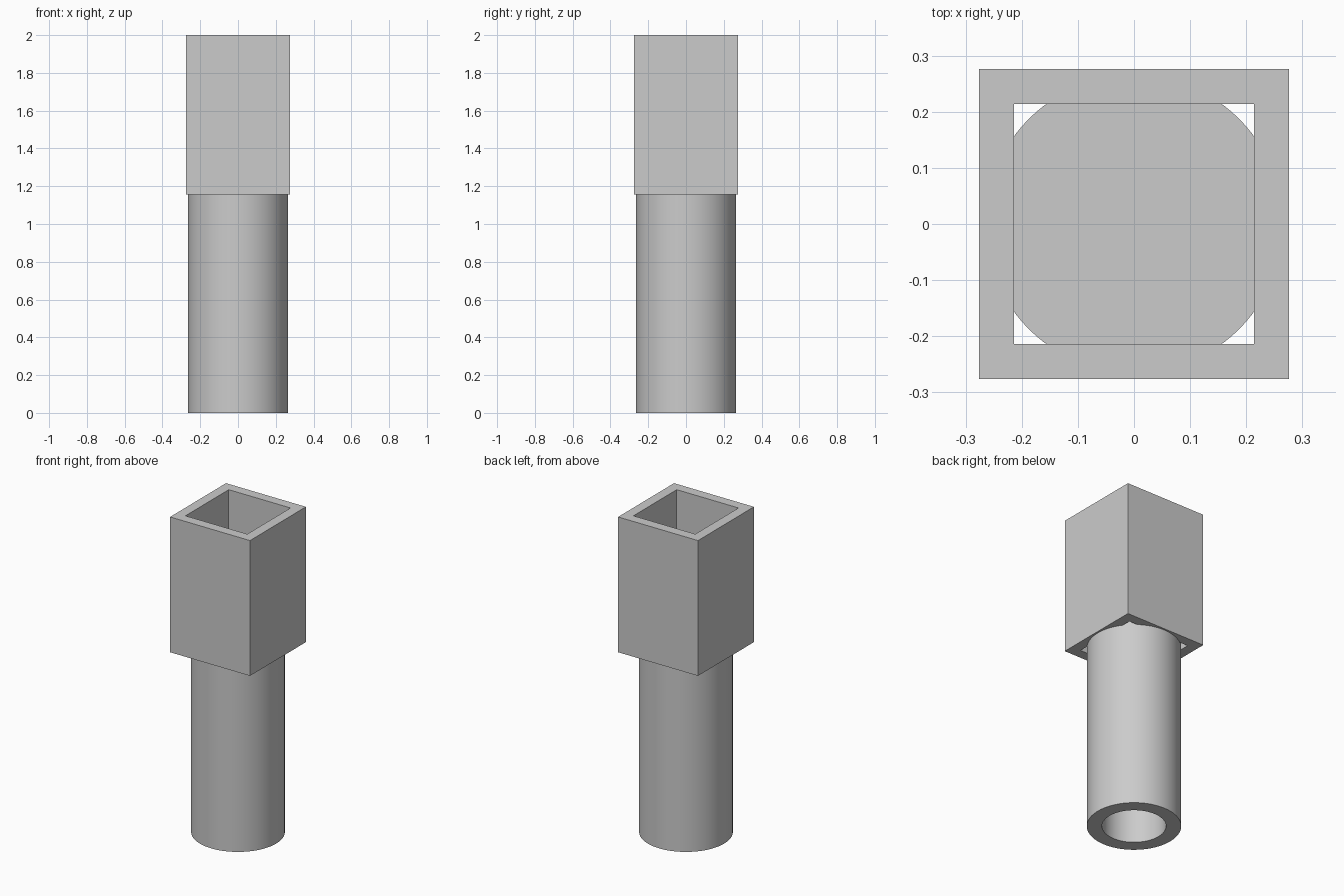
import bpy, bmesh, math

cube = bpy.data.objects.get("Cube")
if cube:
    bpy.data.objects.remove(cube, do_unlink=True)

grey = bpy.data.materials.new("light grey")
grey.use_nodes = True
colour = (0.6, 0.6, 0.6, 1)
grey.diffuse_color = colour
grey.node_tree.nodes["Principled BSDF"].inputs["Base Color"].default_value = colour


def ring_part(name, sides, profile, turn=0.0, cap=False):
    """Sweep a (radius, z) profile round z; cap both ends or join them in a loop."""
    bm = bmesh.new()
    rings = []
    for r, z in profile:
        angles = [turn + 2 * math.pi * i / sides for i in range(sides)]
        rings.append([bm.verts.new((r * math.cos(a), r * math.sin(a), z)) for a in angles])
    pairs = list(zip(rings, rings[1:]))
    if cap:
        bm.faces.new(rings[0])
        bm.faces.new(rings[-1])
    else:
        pairs.append((rings[-1], rings[0]))
    for low, high in pairs:
        for i in range(sides):
            j = (i + 1) % sides
            bm.faces.new((low[i], low[j], high[j], high[i]))
    bmesh.ops.recalc_face_normals(bm, faces=bm.faces)
    mesh = bpy.data.meshes.new(name)
    bm.to_mesh(mesh)
    bm.free()
    mesh.materials.append(grey)
    obj = bpy.data.objects.new(name, mesh)
    bpy.context.collection.objects.link(obj)
    return obj


# Square sleeve, open at both ends
outer, inner = 0.276 * math.sqrt(2), 0.2135 * math.sqrt(2)
base, top = 1.155, 2.0
ring_part("square_sleeve", 4,
          [(outer, base), (outer, top), (inner, top), (inner, base)],
          turn=math.pi / 4)

# Round post with a blind bore from below, its closed top set into the sleeve
post = ring_part("round_post", 96,
                 [(0.18, 1.155), (0.18, 0), (0.265, 0), (0.265, 1.24)], cap=True)
bpy.ops.object.select_all(action='DESELECT')
post.select_set(True)
bpy.context.view_layer.objects.active = post
bpy.ops.object.shade_smooth_by_angle(angle=math.radians(30))
